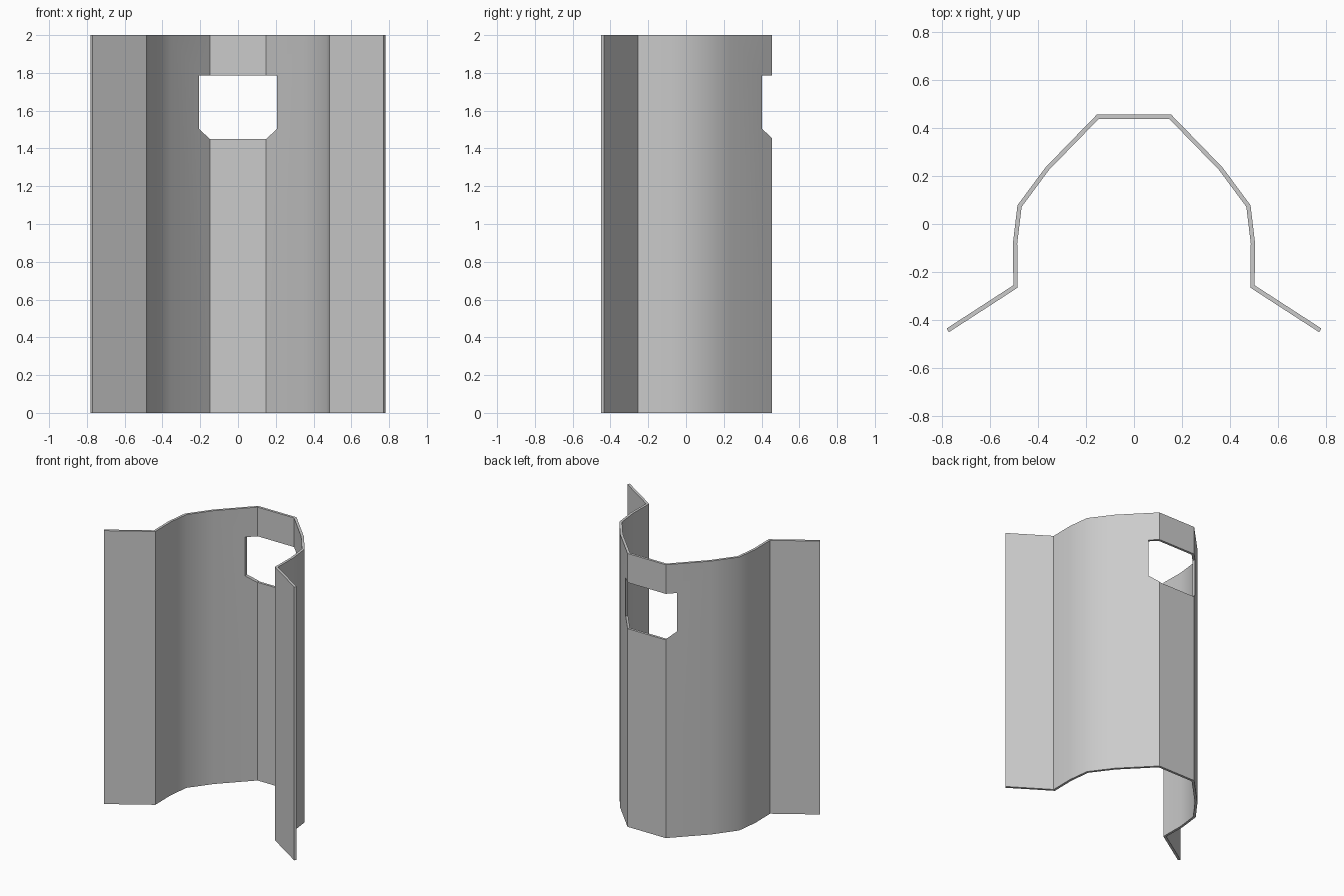
import bpy, math

if "Cube" in bpy.data.objects:
    bpy.data.objects.remove(bpy.data.objects["Cube"])


def make_object(name, verts, faces):
    mesh = bpy.data.meshes.new(name)
    mesh.from_pydata(verts, [], faces)
    mesh.update()
    obj = bpy.data.objects.new(name, mesh)
    bpy.context.collection.objects.link(obj)
    return obj


# Outer profile of the right half, from the flange tip to the flat back
HEIGHT = 2.0
THICKNESS = 0.018
half = [(0.78, -0.435), (0.502, -0.255), (0.504, -0.08),
        (0.485, 0.078), (0.368, 0.236), (0.155, 0.455)]
profile = half + [(-x, y) for x, y in reversed(half)]

# Bent sheet: profile raised to full height, then given thickness inward
n = len(profile)
panel = make_object(
    "bent_panel",
    [(x, y, z) for z in (0, HEIGHT) for x, y in profile],
    [(i, i + 1, n + i + 1, n + i) for i in range(n - 1)])
solid = panel.modifiers.new("thickness", 'SOLIDIFY')
solid.thickness = THICKNESS
solid.offset = -1
solid.use_even_offset = True

# Window cutter with chamfered lower corners
window = [(-0.15, 1.45), (0.15, 1.45), (0.207, 1.505),
          (0.207, 1.787), (-0.207, 1.787), (-0.207, 1.505)]
m = len(window)
cutter = make_object(
    "window_cutter",
    [(x, y, z) for y in (0.2, 0.7) for x, z in window],
    [tuple(range(m)), tuple(reversed(range(m, 2 * m)))]
    + [(i, m + i, m + (i + 1) % m, (i + 1) % m) for i in range(m)])
cutter.hide_render = True
cut = panel.modifiers.new("window", 'BOOLEAN')
cut.operation = 'DIFFERENCE'
cut.solver = 'EXACT'
cut.object = cutter

# Apply the modifiers, drop the cutter, smooth the shallow bends
bpy.ops.object.select_all(action='DESELECT')
panel.select_set(True)
bpy.context.view_layer.objects.active = panel
for name in ("thickness", "window"):
    bpy.ops.object.modifier_apply(modifier=name)
bpy.data.objects.remove(cutter)
bpy.ops.object.shade_smooth_by_angle(angle=math.radians(32))
